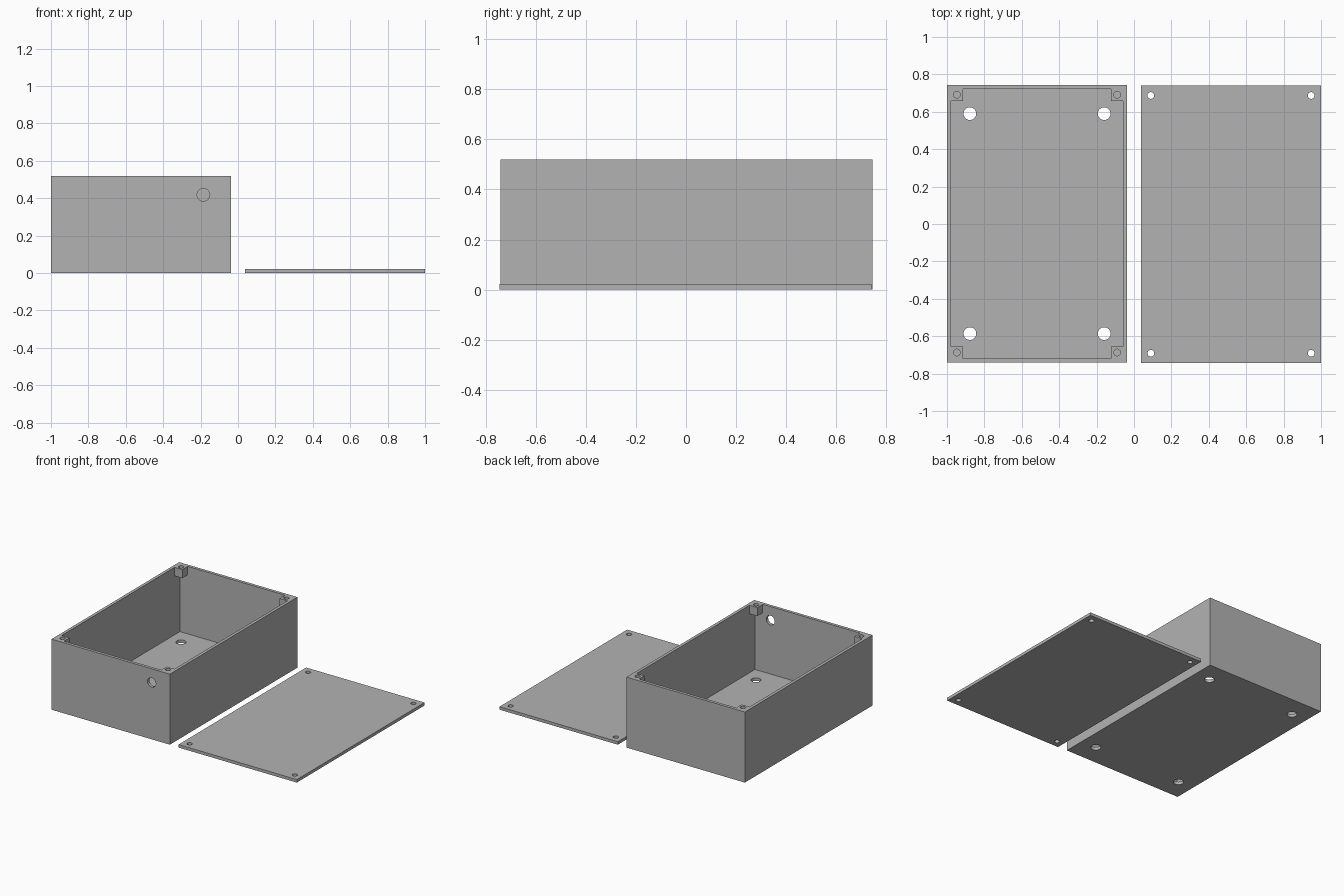
import bpy
import bmesh
from mathutils import Matrix, Vector

cube = bpy.data.objects.get("Cube")
if cube:
    bpy.data.objects.remove(cube, do_unlink=True)

# Main sizes
WIDTH, LENGTH, HEIGHT = 0.963, 1.484, 0.519
WALL = 0.0222
POST = 0.063
SCREW_INSET, SCREW_R = 0.053, 0.018
MOUNT_R = 0.034
CENTRE = 0.5185
BOX_Y, LID_Y = 0.002, -0.002
CORNERS = [(sx, sy) for sx in (-1, 1) for sy in (-1, 1)]

grey = bpy.data.materials.new("plain grey")
grey.use_nodes = True
colour = (0.45, 0.45, 0.45, 1)
grey.diffuse_color = colour
grey.node_tree.nodes["Principled BSDF"].inputs["Base Color"].default_value = colour


def finish(name, bm):
    mesh = bpy.data.meshes.new(name)
    bm.to_mesh(mesh)
    bm.free()
    mesh.materials.append(grey)
    obj = bpy.data.objects.new(name, mesh)
    bpy.context.collection.objects.link(obj)
    return obj


def block(name, low, high):
    low, high = Vector(low), Vector(high)
    bm = bmesh.new()
    place = Matrix.Translation((low + high) / 2) @ Matrix.Diagonal((*(high - low), 1))
    bmesh.ops.create_cube(bm, size=1, matrix=place)
    return finish(name, bm)


def drill(name, centre, radius, depth, axis="Z"):
    bm = bmesh.new()
    place = Matrix.Translation(centre)
    if axis == "Y":
        place = place @ Matrix.Rotation(1.5708, 4, "X")
    bmesh.ops.create_cone(bm, cap_ends=True, segments=40, radius1=radius,
                          radius2=radius, depth=depth, matrix=place)
    return finish(name, bm)


def cut(target, cutters):
    """Subtract each cutter, bake the result and delete the cutters."""
    for cutter in cutters:
        cutter.hide_render = True
        mod = target.modifiers.new("cut", "BOOLEAN")
        mod.operation, mod.solver, mod.object = "DIFFERENCE", "EXACT", cutter
    graph = bpy.context.evaluated_depsgraph_get()
    baked = bpy.data.meshes.new_from_object(target.evaluated_get(graph))
    target.modifiers.clear()
    target.data = baked
    for cutter in cutters:
        bpy.data.objects.remove(cutter, do_unlink=True)


def screw_holes(cx, cy, z, depth):
    dx, dy = WIDTH / 2 - SCREW_INSET, LENGTH / 2 - SCREW_INSET
    return [drill("screw_hole", (cx + sx * dx, cy + sy * dy, z), SCREW_R, depth)
            for sx, sy in CORNERS]


# Cavity with its upper corners left solid, which forms the screw posts
hx, hy = WIDTH / 2 - WALL, LENGTH / 2 - WALL
cavity = block("cavity", (-CENTRE - hx, BOX_Y - hy, WALL),
               (-CENTRE + hx, BOX_Y + hy, HEIGHT + 0.1))
posts = []
for sx, sy in CORNERS:
    x, y = -CENTRE + sx * hx, BOX_Y + sy * hy
    posts.append(block("post", (x - POST, y - POST, HEIGHT - POST),
                       (x + POST, y + POST, HEIGHT + 0.2)))
cut(cavity, posts)

# Open box with mounting holes in the floor and a cable hole in the front
box = block("box", (-CENTRE - WIDTH / 2, BOX_Y - LENGTH / 2, 0),
            (-CENTRE + WIDTH / 2, BOX_Y + LENGTH / 2, HEIGHT))
mounts = [drill("mount_hole", (-CENTRE + sx * 0.359, BOX_Y + sy * 0.588, 0),
                MOUNT_R, 0.1) for sx, sy in CORNERS]
cable = drill("cable_hole", (-0.185, BOX_Y - LENGTH / 2, 0.418), MOUNT_R, 0.1, "Y")
cut(box, [cavity, cable] + mounts + screw_holes(-CENTRE, BOX_Y, HEIGHT, 0.2))

# Flat lid lying beside the box
lid = block("lid", (CENTRE - WIDTH / 2, LID_Y - LENGTH / 2, 0),
            (CENTRE + WIDTH / 2, LID_Y + LENGTH / 2, WALL))
cut(lid, screw_holes(CENTRE, LID_Y, 0, 0.1))

# Smooth hole walls with crisp edges
bpy.ops.object.select_all(action="DESELECT")
for obj in (box, lid):
    obj.select_set(True)
bpy.context.view_layer.objects.active = box
bpy.ops.object.shade_smooth_by_angle(angle=0.6)
